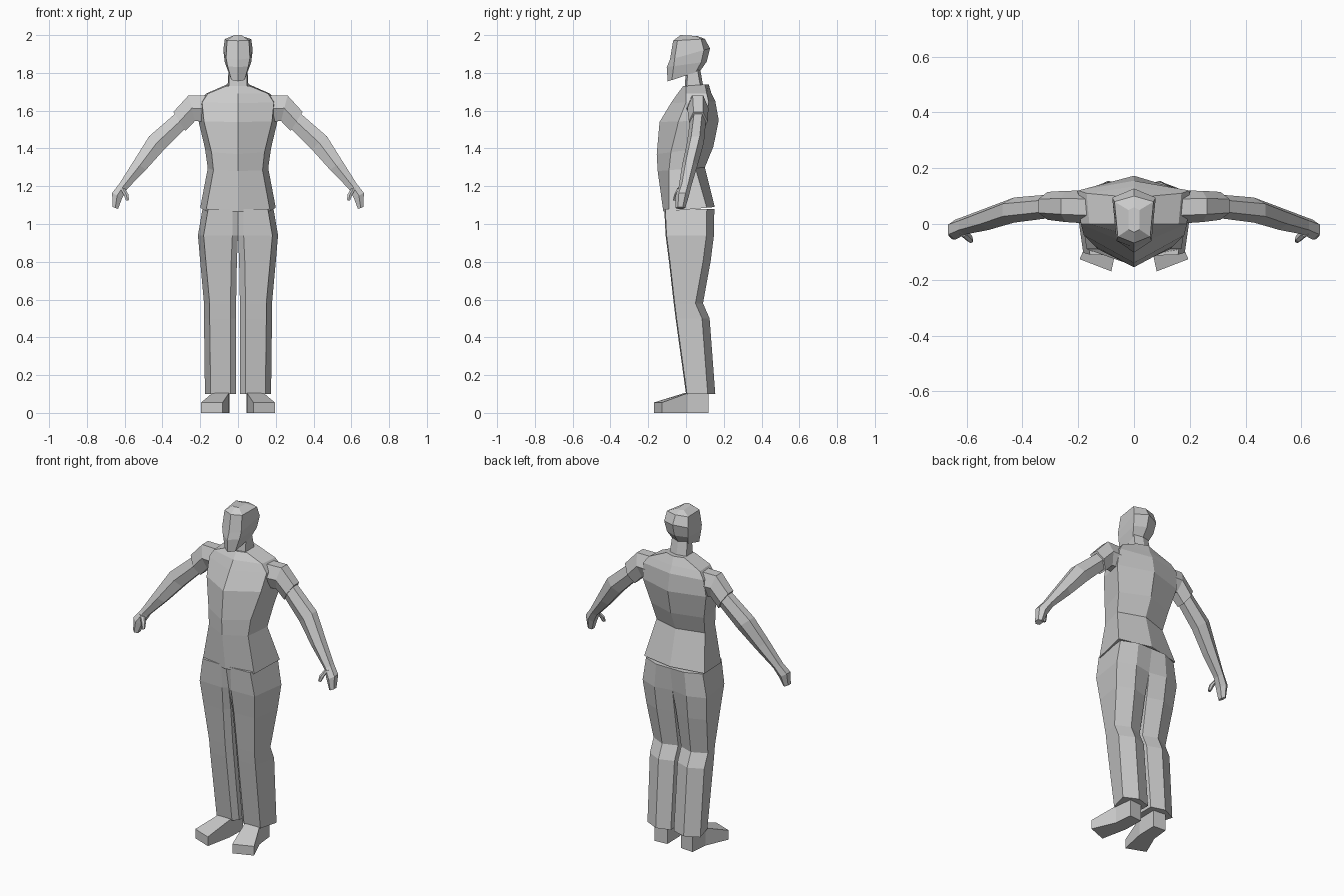
import bpy, bmesh
from math import sin, cos, pi, radians
from mathutils import Vector

cube = bpy.data.objects.get("Cube")
if cube:
    bpy.data.objects.remove(cube, do_unlink=True)

grey = bpy.data.materials.new("plain_grey")
grey.use_nodes = True
colour = (0.6, 0.6, 0.6, 1)
grey.diffuse_color = colour
grey.node_tree.nodes["Principled BSDF"].inputs["Base Color"].default_value = colour


def loft(name, rings, mirrored=False):
    """Skin a list of closed point rings, cap both ends, optionally mirror in x."""
    bm = bmesh.new()
    loops = [[bm.verts.new(p) for p in ring] for ring in rings]
    count = len(loops[0])
    for low, high in zip(loops, loops[1:]):
        for i in range(count):
            j = (i + 1) % count
            bm.faces.new((low[i], low[j], high[j], high[i]))
    bm.faces.new(loops[0][::-1])
    bm.faces.new(loops[-1])
    bmesh.ops.recalc_face_normals(bm, faces=bm.faces)
    mesh = bpy.data.meshes.new(name)
    bm.to_mesh(mesh)
    bm.free()
    mesh.materials.append(grey)
    obj = bpy.data.objects.new(name, mesh)
    bpy.context.collection.objects.link(obj)
    if mirrored:
        mod = obj.modifiers.new("mirror", "MIRROR")
        mod.use_mirror_merge = False
    return obj


def body_ring(z_front, z_back, y_front, front_x, front_y, back_x, back_y, y_back):
    """Symmetric six-sided section with a ridge down the front and the back."""
    half = [(0, y_front), (front_x, front_y), (back_x, back_y), (0, y_back)]
    outline = half + [(-x, y) for x, y in half[2:0:-1]]
    slope = (z_back - z_front) / (y_back - y_front)
    return [(x, y, z_front + slope * (y - y_front)) for x, y in outline]


def limb_ring(x, y, z, tilt, thick, depth):
    """Six-sided section across a limb that runs in the xz plane."""
    a = radians(tilt)
    up = Vector((-sin(a), 0, cos(a))) * thick / cos(pi / 6)
    side = Vector((0, depth, 0))
    centre = Vector((x, y, z))
    return [centre + up * sin(k * pi / 3) + side * cos(k * pi / 3) for k in range(6)]


def leg_ring(z, y_front, y_back, inner, outer, bevel):
    """Section of one trouser leg, flat in front and ridged behind."""
    return [(inner, y_front + bevel, z), (inner + 0.03, y_front, z),
            (outer - 0.03, y_front + 0.005, z), (outer, y_back - 0.04, z),
            ((inner + outer) / 2, y_back, z), (inner, y_back - bevel, z)]


def shoe_ring(x, y, half, height, turn):
    """Upright rectangle across the shoe, turned outward."""
    across = Vector((cos(radians(turn)), sin(radians(turn)), 0)) * half
    base, top = Vector((x, y, 0)), Vector((x, y, height))
    return [base - across, base + across, top + across, top - across]


# Shirt body, from hem to collar
loft("shirt_body", [body_ring(*r) for r in (
    (1.065, 1.09, -0.12, 0.17, -0.09, 0.2, 0.11, 0.152),
    (1.28, 1.3, -0.15, 0.13, -0.09, 0.16, 0.05, 0.1),
    (1.37, 1.41, -0.155, 0.14, -0.08, 0.175, 0.08, 0.145),
    (1.54, 1.55, -0.14, 0.18, -0.04, 0.21, 0.11, 0.173),
    (1.64, 1.65, -0.08, 0.19, 0, 0.2, 0.12, 0.155),
    (1.69, 1.69, -0.045, 0.16, 0, 0.17, 0.11, 0.135),
    (1.73, 1.74, -0.015, 0.06, 0, 0.06, 0.1, 0.12),
)])

# Neck and head
loft("neck", [body_ring(*r) for r in (
    (1.68, 1.68, -0.01, 0.05, 0, 0.058, 0.085, 0.1),
    (1.82, 1.82, 0, 0.045, 0.01, 0.05, 0.06, 0.075),
)])
loft("head", [body_ring(*r) for r in (
    (1.755, 1.81, -0.097, 0.035, -0.075, 0.05, 0.05, 0.075),
    (1.83, 1.86, -0.102, 0.055, -0.065, 0.07, 0.08, 0.11),
    (1.87, 1.93, -0.085, 0.063, -0.06, 0.078, 0.095, 0.127),
    (1.97, 1.98, -0.068, 0.058, -0.045, 0.07, 0.08, 0.1),
    (2, 1.995, -0.03, 0.02, -0.02, 0.02, 0.05, 0.06),
)])

# Sleeves overlap the shirt at the shoulders
loft("sleeves", [limb_ring(*r) for r in (
    (0.14, 0.06, 1.61, 0, 0.07, 0.06),
    (0.245, 0.063, 1.613, -14, 0.07, 0.056),
    (0.31, 0.065, 1.543, -32, 0.06, 0.05),
)], mirrored=True)

# Bare arms and hands
loft("arms", [limb_ring(*r) for r in (
    (0.29, 0.065, 1.56, -40, 0.046, 0.042),
    (0.43, 0.05, 1.43, -50, 0.053, 0.045),
    (0.52, 0.02, 1.31, -55, 0.04, 0.041),
    (0.607, -0.005, 1.2, -57, 0.025, 0.033),
    (0.64, -0.02, 1.15, -60, 0.03, 0.036),
    (0.65, -0.03, 1.085, -70, 0.016, 0.026),
)], mirrored=True)
loft("thumbs", [limb_ring(*r) for r in (
    (0.612, -0.03, 1.19, -75, 0.014, 0.016),
    (0.592, -0.05, 1.155, -100, 0.012, 0.013),
    (0.585, -0.06, 1.125, -100, 0.008, 0.009),
)], mirrored=True)

# Trouser legs, joined at the hips
loft("trousers", [leg_ring(*r) for r in (
    (0.1, 0, 0.155, 0.01, 0.175, 0.025),
    (0.5, -0.055, 0.125, 0.01, 0.18, 0.03),
    (0.58, -0.065, 0.09, 0.01, 0.18, 0.03),
    (0.8, -0.09, 0.13, 0.006, 0.2, 0.03),
    (0.94, -0.108, 0.148, 0, 0.212, 0.02),
    (1.08, -0.115, 0.15, 0, 0.188, 0),
)], mirrored=True)

# Shoes with turned-out toes
loft("shoes", [shoe_ring(*r) for r in (
    (0.085, 0.115, 0.04, 0.12, 5),
    (0.092, 0, 0.045, 0.105, 12),
    (0.138, -0.148, 0.061, 0.055, 21),
)], mirrored=True)
